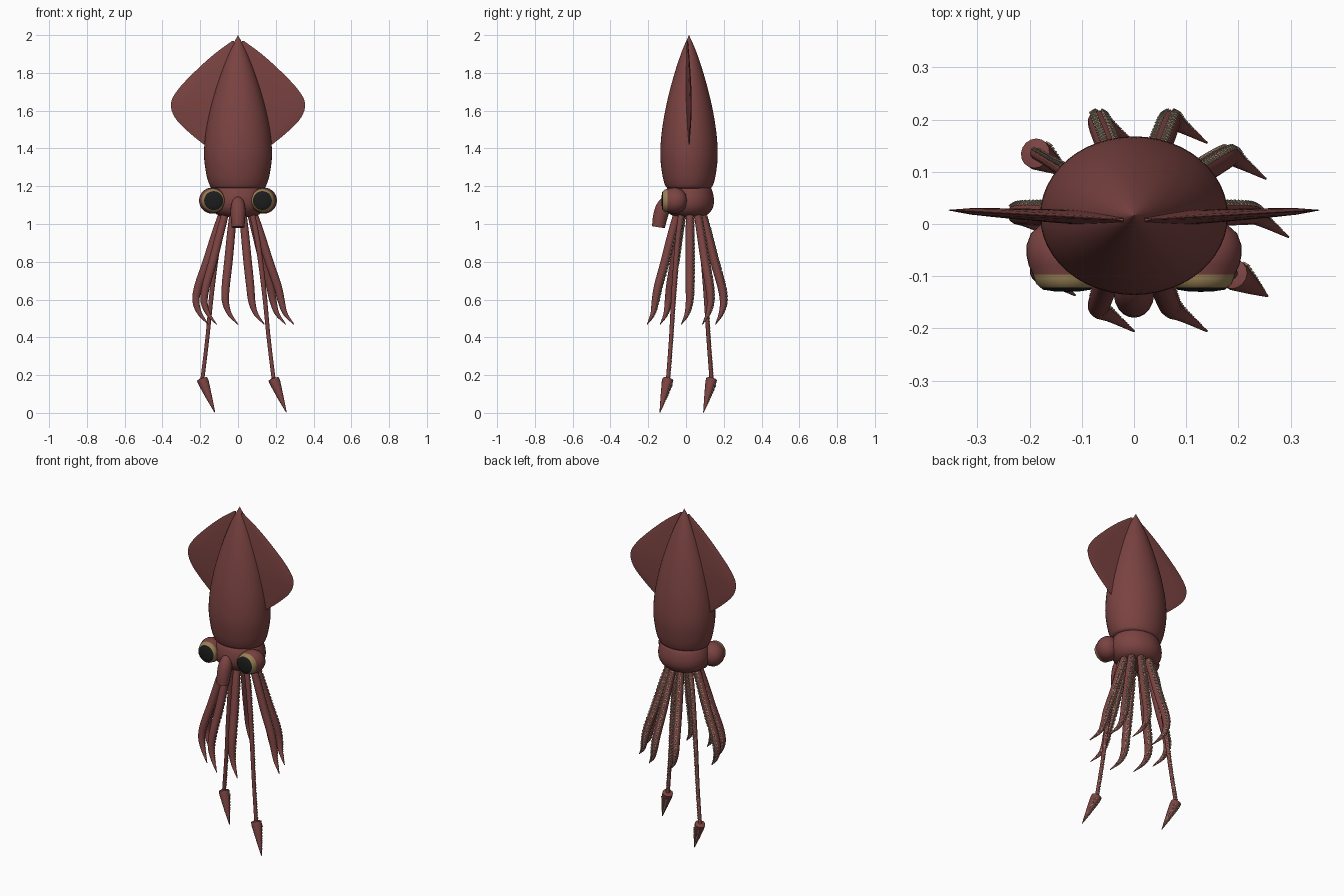
import bpy
import bmesh
from math import cos, sin, pi, radians, sqrt
from mathutils import Vector

cube = bpy.data.objects.get("Cube")
if cube:
    bpy.data.objects.remove(cube)


def material(name, rgb):
    m = bpy.data.materials.new(name)
    m.use_nodes = True
    color = (*rgb, 1)
    m.diffuse_color = color
    m.node_tree.nodes["Principled BSDF"].inputs["Base Color"].default_value = color
    return m


SKIN = material("maroon skin", (0.195, 0.056, 0.053))
GOLD = material("gold iris", (0.32, 0.22, 0.09))
BLACK = material("black pupil", (0.012, 0.012, 0.013))
CREAM = material("cream sucker", (0.52, 0.40, 0.28))
MID_Y = 0.016


def finish(name, bm, mats, angle=40):
    bmesh.ops.recalc_face_normals(bm, faces=bm.faces)
    mesh = bpy.data.meshes.new(name)
    bm.to_mesh(mesh)
    bm.free()
    for m in mats:
        mesh.materials.append(m)
    mesh.shade_smooth()
    mesh.set_sharp_from_angle(angle=radians(angle))
    obj = bpy.data.objects.new(name, mesh)
    bpy.context.collection.objects.link(obj)
    return obj


def add_loft(bm, rings, band_mats=None, caps=True):
    """Skin a list of closed rings of points."""
    rows = [[bm.verts.new(p) for p in ring] for ring in rings]
    for i, (a, b) in enumerate(zip(rows, rows[1:])):
        for j in range(len(a)):
            k = (j + 1) % len(a)
            f = bm.faces.new((a[j], a[k], b[k], b[j]))
            f.material_index = band_mats[i] if band_mats else 0
    if caps:
        bm.faces.new(rows[0])
        last = bm.faces.new(rows[-1])
        last.material_index = band_mats[-1] if band_mats else 0


def loft(name, rings, mats=(SKIN,), band_mats=None, angle=40):
    bm = bmesh.new()
    add_loft(bm, rings, band_mats)
    return finish(name, bm, mats, angle)


def spline(points, steps):
    """Catmull-Rom curve through points of any dimension."""
    pts = [Vector(p) for p in points]
    pts = [2 * pts[0] - pts[1]] + pts + [2 * pts[-1] - pts[-2]]
    out = []
    for a, b, c, d in zip(pts, pts[1:], pts[2:], pts[3:]):
        for s in range(steps):
            t = s / steps
            out.append(b + (c - a) * (t / 2) + (2 * a - 5 * b + 4 * c - d) * (t * t / 2)
                       + (3 * b - a - 3 * c + d) * (t ** 3 / 2))
    return out + [pts[-2]]


def circle(center, u, v, radius, n):
    return [center + (u * cos(2 * pi * i / n) + v * sin(2 * pi * i / n)) * radius
            for i in range(n)]


def lathe(name, profile, ratio):
    """Upright elliptical body from (radius, height) points."""
    rings = [circle(Vector((0, MID_Y, z)), Vector((1, 0, 0)), Vector((0, ratio, 0)),
                    max(r, 0.0005), 48) for r, z in spline(profile, 5)]
    return loft(name, rings)


# Mantle and head
lathe("mantle", [(0.1, 1.185), (0.135, 1.19), (0.152, 1.21), (0.169, 1.27), (0.18, 1.37),
                 (0.169, 1.5), (0.137, 1.65), (0.09, 1.8), (0.042, 1.92), (0, 2)], 0.845)
lathe("head", [(0.11, 1.2), (0.135, 1.185), (0.15, 1.13), (0.14, 1.08),
               (0.1, 1.045), (0.02, 1.035)], 0.88)

# Fins: root and outer edge at each height
fin_edge = [(0.02, 0.03, 1.97), (0.03, 0.125, 1.9), (0.05, 0.225, 1.81), (0.08, 0.315, 1.715),
            (0.1, 0.355, 1.64), (0.115, 0.335, 1.565), (0.13, 0.265, 1.49), (0.15, 0.18, 1.42)]
for side, label in ((1, "left"), (-1, "right")):
    rings = []
    levels = spline(fin_edge, 4)
    for i, (root, edge, z) in enumerate(levels):
        thick = 0.002 + 0.012 * sin(pi * i / (len(levels) - 1))
        ring = []
        for face, steps in ((1, range(7)), (-1, range(6, -1, -1))):
            for s in steps:
                u = s / 6
                x = root + (edge - root) * u
                y = 0.007 + 0.055 * x + face * (thick * sqrt(1 - u) + 0.0006)
                ring.append((side * x, y, z))
        rings.append(ring)
    loft(label + "_fin", rings, angle=60)

# Eyes: lid, iris and pupil as bands around a forward axis
eye_profile = [(0.002, 0.005), (0.035, -0.002), (0.055, -0.018), (0.066, -0.04), (0.069, -0.06),
               (0.067, -0.08), (0.061, -0.097), (0.06, -0.105), (0.057, -0.115), (0.05, -0.122),
               (0.045, -0.126), (0.025, -0.129), (0.002, -0.13)]
eye_bands = [0] * 6 + [1] * 3 + [2] * 3
for side, label in ((1, "left"), (-1, "right")):
    rings = [circle(Vector((side * (0.145 + 0.13 * y), y, 1.124)),
                    Vector((1, 0, 0)), Vector((0, 0, 1)), r, 32) for r, y in eye_profile]
    loft(label + "_eye", rings, (SKIN, GOLD, BLACK), eye_bands)


def frames(path):
    """Tangent, back-facing normal and side direction at each path point."""
    out = []
    for i, p in enumerate(path):
        t = (path[min(i + 1, len(path) - 1)].xyz - path[max(i - 1, 0)].xyz).normalized()
        n = Vector((0, 1, 0))
        n = (n - t * n.dot(t)).normalized()
        out.append((p.xyz, p.w, t, n, t.cross(n)))
    return out


def tube(name, path, n=14):
    return loft(name, [circle(c, u, v, r, n) for c, r, t, u, v in frames(path)])


def suckers(name, path, spread=0.5, size=0.36):
    """Two rows of small open cups along the back of a limb."""
    bm = bmesh.new()
    travelled, due, previous = 0, 0.01, None
    for c, r, t, n, s in frames(path):
        if previous is not None:
            travelled += (c - previous).length
        previous = c
        if travelled < due or r < 0.005:
            continue
        cup = r * size
        due = travelled + cup * 2.2
        for row in (-1, 1):
            out = n * sqrt(1 - spread ** 2) + s * (row * spread)
            across = out.cross(t).normalized()
            base = c + out * r
            add_loft(bm, [circle(base + out * (cup * h), t, across, cup * w, 8)
                          for h, w in ((-0.35, 0.8), (0.45, 1), (0.5, 0.6), (0, 0.4))],
                     caps=False)
    return finish(name, bm, (CREAM,))


def limb_path(angle, points, steps):
    """Points are (spread, tip sweep, height, thickness)."""
    return spline([(spread * cos(angle), 0.02 + spread * 0.84 * sin(angle), z, r)
                   if not sweep else
                   (spread * cos(angle) + 0.07 * sweep,
                    0.02 + spread * 0.84 * sin(angle) - 0.045 * sweep, z, r)
                   for spread, sweep, z, r in points], steps)


arm = [(0.075, 0, 1.08, 0.019), (0.115, 0, 0.96, 0.022), (0.165, 0, 0.8, 0.023),
       (0.21, 0, 0.67, 0.022), (0.226, 0.05, 0.59, 0.019), (0.226, 0.35, 0.525, 0.012),
       (0.226, 1, 0.468, 0.002)]
tentacle = [(0.085, 0, 1.08, 0.016), (0.13, 0, 0.9, 0.015), (0.17, 0, 0.65, 0.013),
            (0.2, 0, 0.4, 0.011), (0.235, 0, 0.165, 0.011)]
club = [(0.234, -0.02, 0.184, 0.012), (0.234, 0, 0.178, 0.029), (0.234, 0.1, 0.16, 0.029),
        (0.234, 0.5, 0.085, 0.017), (0.234, 0.95, 0.003, 0.002)]

# Ten limbs around the head: eight arms and two long tentacles
for i in range(10):
    a = radians(36 * i)
    tag = str(i + 1)
    if i in (4, 9):
        path = limb_path(a, tentacle, 30)
        tube("tentacle_" + tag, path[::4] + path[-1:], 10)
        suckers("tentacle_suckers_" + tag, path)
        end = limb_path(a, club, 1)
        tube("tentacle_club_" + tag, end, 16)
        suckers("club_suckers_" + tag, limb_path(a, club[2:], 30), 0.5, 0.3)
    else:
        path = limb_path(a, arm, 24)
        tube("arm_" + tag, path[::4])
        suckers("arm_suckers_" + tag, path)

# Siphon under the front of the head
tube("siphon", spline([(0, -0.09, 1.135, 0.012), (0, -0.105, 1.12, 0.03),
                       (0, -0.124, 1.08, 0.039), (0, -0.138, 1.03, 0.038),
                       (0, -0.146, 0.983, 0.034)], 4), 20)
